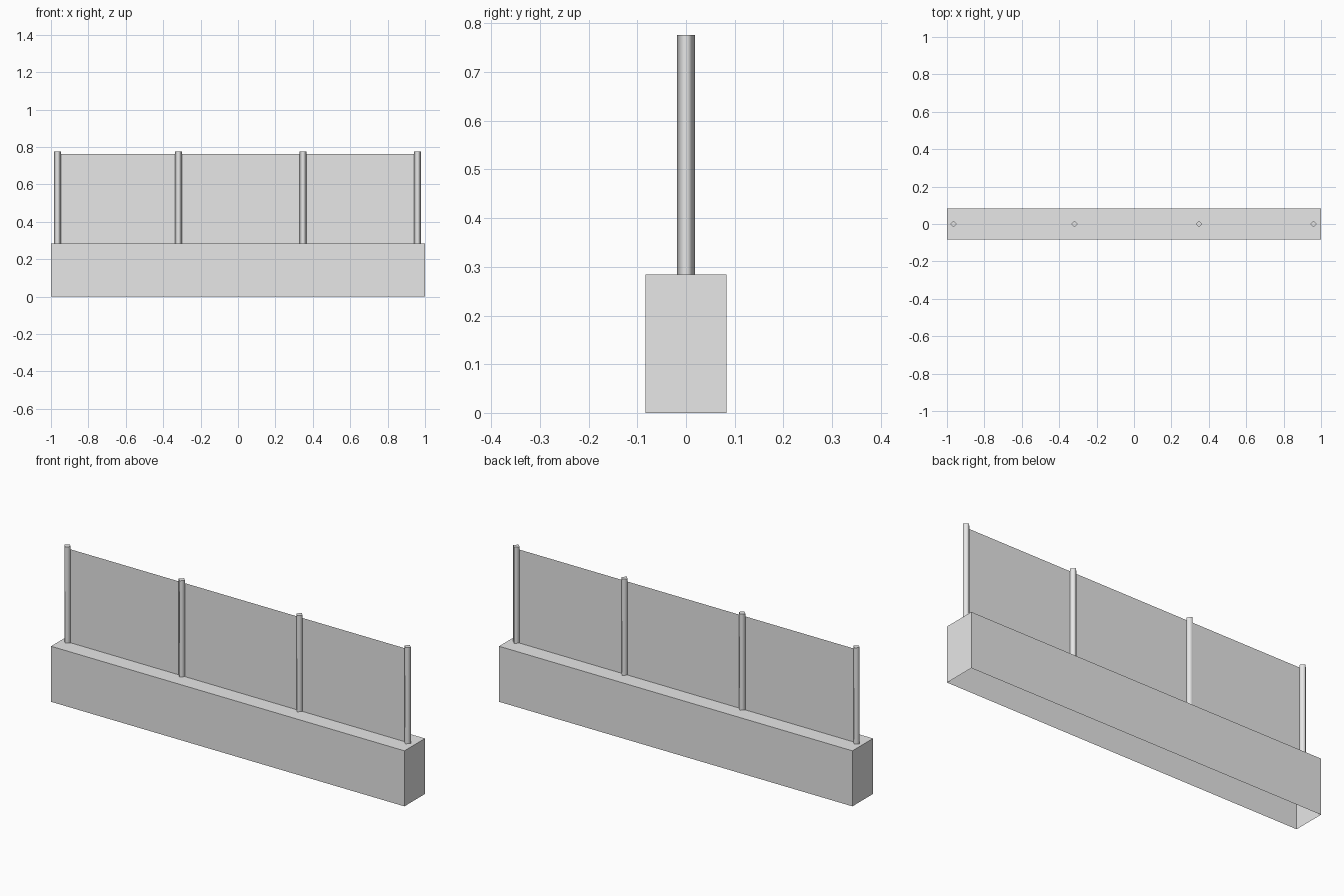
import bpy
import bmesh
from mathutils import Matrix, Vector

cube = bpy.data.objects.get("Cube")
if cube:
    bpy.data.objects.remove(cube, do_unlink=True)

LENGTH, DEPTH, BASE_TOP = 2.0, 0.166, 0.284
POST_TOP, PANEL_TOP, POST_RADIUS = 0.776, 0.762, 0.018
POST_X = (-0.965, -0.318, 0.348, 0.96)

grey = bpy.data.materials.new("plain grey")
grey.use_nodes = True
grey.diffuse_color = (0.8, 0.8, 0.8, 1)
grey.node_tree.nodes["Principled BSDF"].inputs["Base Color"].default_value = grey.diffuse_color


def finish(bm, name):
    mesh = bpy.data.meshes.new(name)
    bm.to_mesh(mesh)
    bm.free()
    mesh.materials.append(grey)
    obj = bpy.data.objects.new(name, mesh)
    bpy.context.collection.objects.link(obj)
    return obj


# Base wall: a hollow box, open underneath
bm = bmesh.new()
bmesh.ops.create_cube(bm, size=1)
bmesh.ops.scale(bm, vec=(LENGTH, DEPTH, BASE_TOP), verts=bm.verts)
bmesh.ops.translate(bm, vec=(0, 0, BASE_TOP / 2), verts=bm.verts)
bm.normal_update()
bottom = [f for f in bm.faces if f.normal.z < -0.5]
bmesh.ops.delete(bm, geom=bottom, context='FACES_ONLY')
finish(bm, "base_wall")

# Screen: one thin sheet running between the end posts
bm = bmesh.new()
corners = [(POST_X[0], BASE_TOP), (POST_X[-1], BASE_TOP),
           (POST_X[-1], PANEL_TOP), (POST_X[0], PANEL_TOP)]
bm.faces.new([bm.verts.new(Vector((x, 0, z))) for x, z in corners])
finish(bm, "screen_panel")

# Posts: four-sided with corners facing the axes, smooth sides and flat caps
for number, x in enumerate(POST_X, 1):
    bm = bmesh.new()
    bmesh.ops.create_cone(
        bm, cap_ends=True, segments=4, radius1=POST_RADIUS, radius2=POST_RADIUS,
        depth=POST_TOP - BASE_TOP,
        matrix=Matrix.Translation((x, 0, (POST_TOP + BASE_TOP) / 2)))
    bm.normal_update()
    for face in bm.faces:
        face.smooth = abs(face.normal.z) < 0.5
    for edge in bm.edges:
        edge.smooth = all(f.smooth for f in edge.link_faces)
    finish(bm, f"post_{number}")
